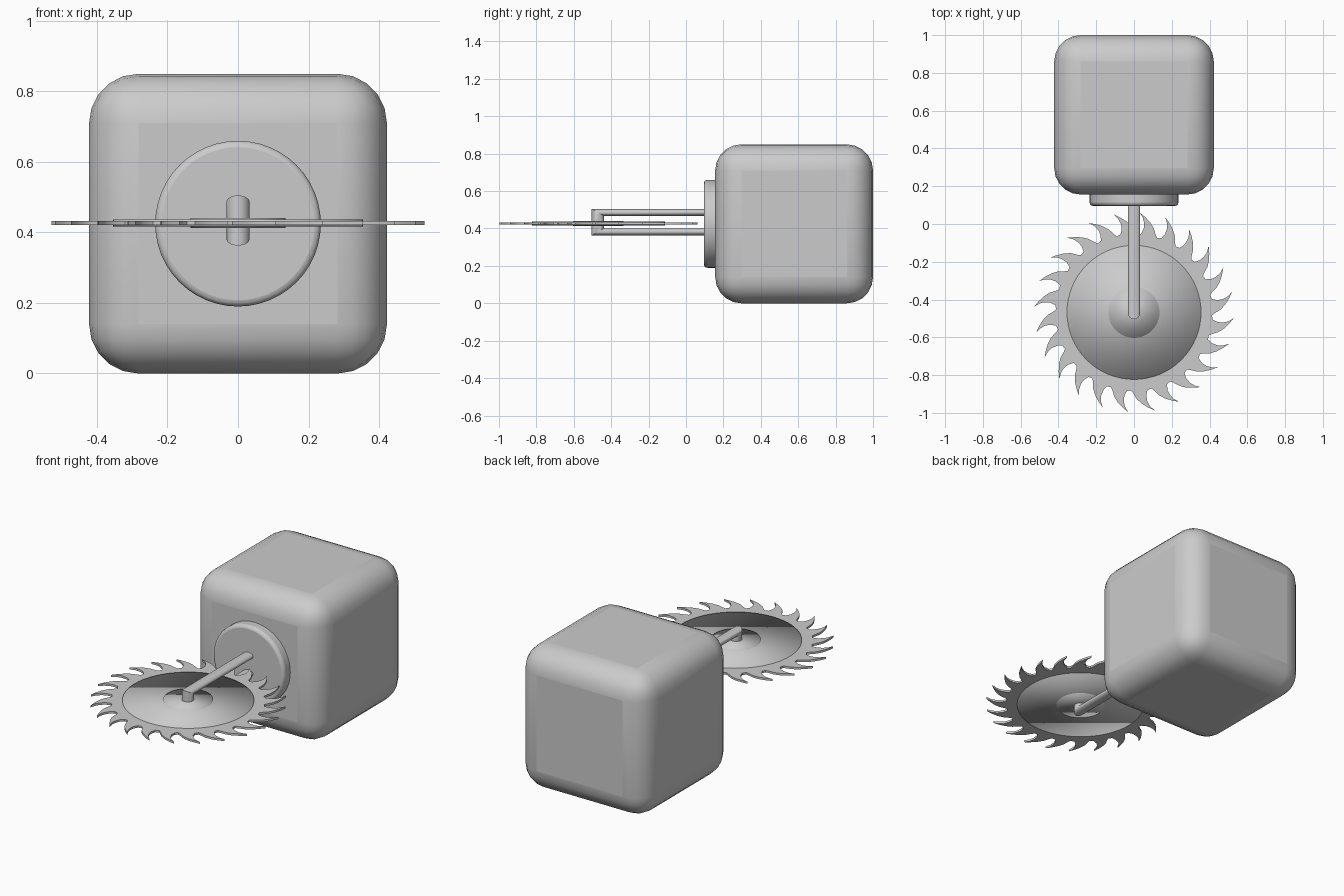
import bpy, bmesh
from math import sin, cos, pi, radians

if "Cube" in bpy.data.objects:
    bpy.data.objects.remove(bpy.data.objects["Cube"])

MID_Z = 0.425                    # height of blade and mount axis
HUB = (0, -0.468, 0.427)         # blade centre


def shade(ob, angle=None):
    bpy.ops.object.select_all(action='DESELECT')
    ob.select_set(True)
    bpy.context.view_layer.objects.active = ob
    if angle is None:
        bpy.ops.object.shade_smooth()
    else:
        bpy.ops.object.shade_smooth_by_angle(angle=radians(angle))


def from_bmesh(name, bm, loc=(0, 0, 0)):
    bmesh.ops.recalc_face_normals(bm, faces=bm.faces)
    me = bpy.data.meshes.new(name)
    bm.to_mesh(me)
    bm.free()
    ob = bpy.data.objects.new(name, me)
    ob.location = loc
    bpy.context.collection.objects.link(ob)
    return ob


def cylinder(name, radius, depth, loc, rot=(0, 0, 0), sides=48):
    bpy.ops.mesh.primitive_cylinder_add(vertices=sides, radius=radius, depth=depth,
                                        location=loc, rotation=rot)
    ob = bpy.context.object
    ob.name = name
    return ob


def bevel(ob, width, segments):
    mod = ob.modifiers.new("bevel", 'BEVEL')
    mod.width = width
    mod.segments = segments
    mod.limit_method = 'ANGLE'
    mod.angle_limit = radians(40)


# Rounded block
bpy.ops.mesh.primitive_cube_add(size=1, location=(0, 0.578, MID_Z))
body = bpy.context.object
body.name = "body_block"
body.scale = (0.845, 0.844, 0.85)
bpy.ops.object.transform_apply(location=False, rotation=False, scale=True)
bevel(body, 0.14, 5)
shade(body, 40)

# Round mounting plate on the front of the block
mount = cylinder("mount_plate", 0.235, 0.08, (0, 0.136, MID_Z), (pi / 2, 0, 0))
bevel(mount, 0.018, 3)
shade(mount, 40)

# Forked arm: an oval tube swept along a squared U, with mitred corners
bm = bmesh.new()
N = 20
rings = []
for side, y_end in ((1, 0.11), (1, None), (-1, None), (-1, 0.11)):
    ring = []
    for i in range(N):
        a = 2 * pi * i / N
        y = y_end if y_end is not None else -0.471 - 0.033 * sin(a)
        z = 0.434 + side * (0.052 + 0.019 * sin(a))
        ring.append(bm.verts.new((0.033 * cos(a), y, z)))
    rings.append(ring)
for r0, r1 in zip(rings, rings[1:]):
    for i in range(N):
        j = (i + 1) % N
        bm.faces.new((r0[i], r0[j], r1[j], r1[i]))
bm.faces.new(rings[0])
bm.faces.new(rings[-1])
shade(from_bmesh("forked_arm", bm), 40)

# Saw blade: one hooked tooth profile (degrees, radius) repeated around
TEETH = 24
TOOTH = [(-14, 0.413), (-12.3, 0.428), (-10, 0.458), (-7, 0.484), (-3.5, 0.508),
         (0, 0.53), (-2.2, 0.502), (-3.3, 0.475), (-3.4, 0.445), (-2, 0.418)]
bm = bmesh.new()
roots, teeth = [], []
for k in range(TEETH):
    base = -3.2 + k * 360 / TEETH
    vs = []
    for deg, r in TOOTH:
        a = radians(base + deg)
        vs.append(bm.verts.new((r * cos(a), r * sin(a), -0.006)))
    teeth.append(bm.faces.new(vs))
    roots += [vs[0], vs[-1]]
core = bm.faces.new(roots)
ext = bmesh.ops.extrude_face_region(bm, geom=bm.faces[:], use_keep_orig=True)
for v in ext["geom"]:
    if isinstance(v, bmesh.types.BMVert):
        v.co.z = 0.006
shade(from_bmesh("saw_blade", bm, HUB), 40)

# Thin stiffening disc and hub washer, softly shaded over their thin rims
shade(cylinder("blade_disc", 0.355, 0.020, HUB, sides=64))
shade(cylinder("hub_washer", 0.135, 0.028, HUB, sides=48))
